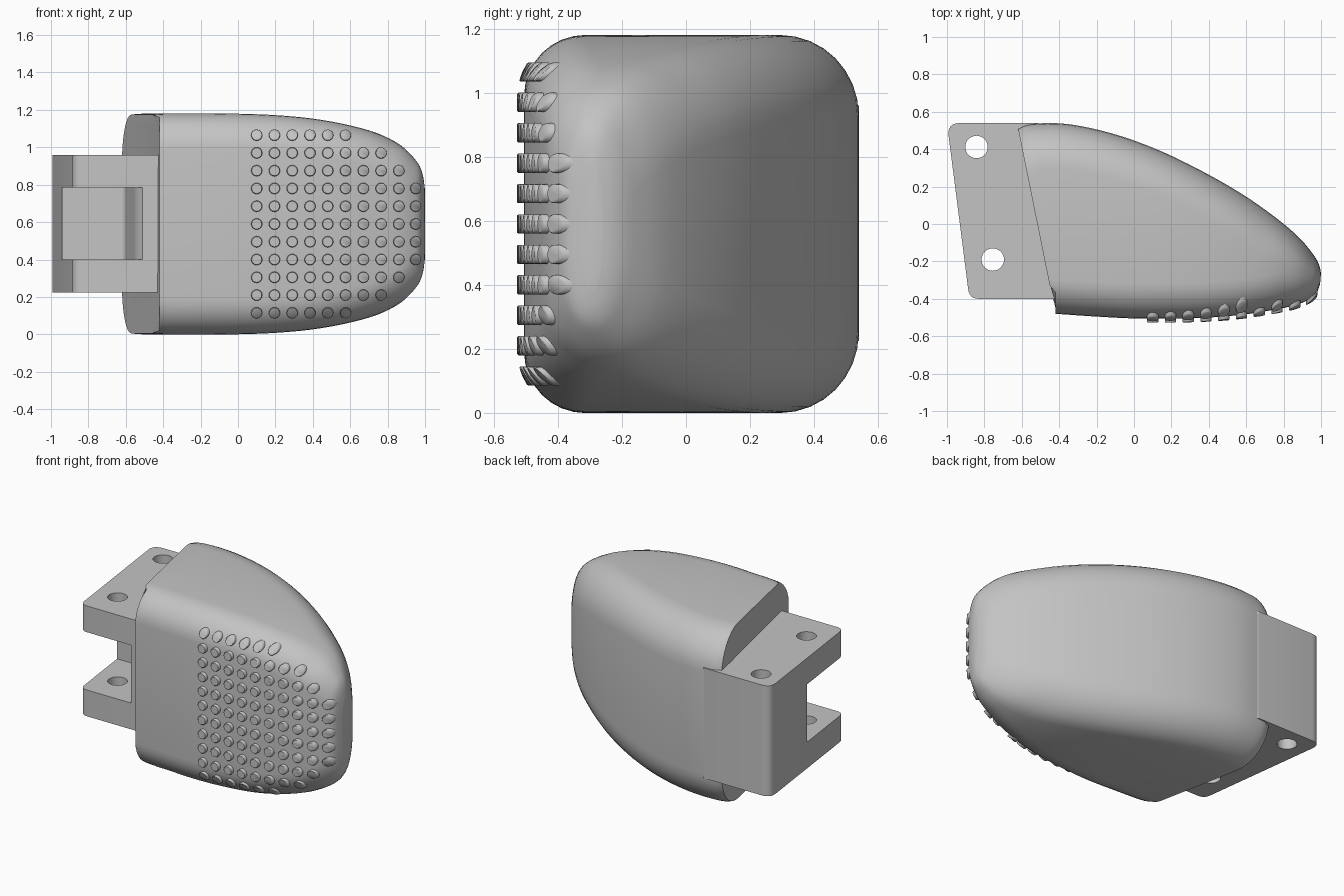
import bpy, bmesh
from math import sin, cos, pi, radians
from mathutils import Vector
from mathutils.bvhtree import BVHTree

cube = bpy.data.objects.get("Cube")
if cube:
    bpy.data.objects.remove(cube, do_unlink=True)

MID = 0.59  # height of the symmetry plane

grey = bpy.data.materials.new("plain_grey")
grey.use_nodes = True
COLOUR = (0.55, 0.55, 0.55, 1)
grey.diffuse_color = COLOUR
grey.node_tree.nodes["Principled BSDF"].inputs["Base Color"].default_value = COLOUR


def finish(name, bm, smooth=None):
    bmesh.ops.recalc_face_normals(bm, faces=bm.faces)
    me = bpy.data.meshes.new(name)
    bm.to_mesh(me)
    bm.free()
    ob = bpy.data.objects.new(name, me)
    bpy.context.collection.objects.link(ob)
    me.materials.append(grey)
    if smooth:
        shade(ob, smooth)
    return ob


def shade(ob, angle):
    bpy.ops.object.select_all(action="DESELECT")
    ob.select_set(True)
    bpy.context.view_layer.objects.active = ob
    bpy.ops.object.shade_smooth_by_angle(angle=radians(angle))


def bridge(bm, a, b):
    n = len(a)
    for i in range(n):
        bm.faces.new((a[i], a[(i + 1) % n], b[(i + 1) % n], b[i]))


def prism(name, outline, z0, z1):
    bm = bmesh.new()
    low, high = ([bm.verts.new((x, y, z)) for x, y in outline] for z in (z0, z1))
    bm.faces.new(low)
    bm.faces.new(high)
    bridge(bm, low, high)
    return finish(name, bm)


def round_corners(points, radii, steps=6):
    # quadratic rounding of each outline corner
    out = []
    for i, (p, r) in enumerate(zip(points, radii)):
        p = Vector(p)
        if not r:
            out.append(p)
            continue
        a = p + (Vector(points[i - 1]) - p).normalized() * r
        b = p + (Vector(points[(i + 1) % len(points)]) - p).normalized() * r
        for k in range(steps + 1):
            t = k / steps
            out.append(a * (1 - t) ** 2 + p * 2 * t * (1 - t) + b * t * t)
    return out


def circle(cx, cy, r, n=32):
    return [(cx + r * cos(2 * pi * k / n), cy + r * sin(2 * pi * k / n)) for k in range(n)]


# Fingertip shell: front x, front y, back x, back y, half height per section
SECTIONS = [Vector(s) for s in (
    (-.42, -.48, -.62, .51, .585), (-.35, -.485, -.55, .535, .59),
    (-.2, -.495, -.36, .535, .59), (0, -.505, -.12, .485, .59),
    (.2, -.505, .12, .4, .583), (.4, -.5, .35, .29, .565),
    (.58, -.485, .57, .165, .532), (.74, -.46, .75, .04, .485),
    (.86, -.435, .88, -.07, .42), (.94, -.402, .96, -.165, .34),
    (.975, -.372, .99, -.22, .28), (.995, -.32, 1, -.265, .2))]


def smooth_sections(pts, steps=4):
    out = []
    for i in range(len(pts) - 1):
        p0, p1, p2 = pts[max(i - 1, 0)], pts[i], pts[i + 1]
        p3 = pts[min(i + 2, len(pts) - 1)]
        for k in range(steps):
            t = k / steps
            out.append(p1 + (p2 - p0) * (t / 2) + (p0 * 2 - p1 * 5 + p2 * 4 - p3) * (t * t / 2)
                       + (p1 * 3 - p0 - p2 * 3 + p3) * (t ** 3 / 2))
    return out + [pts[-1]]


def section_ring(bm, s, steps=8):
    front, back, h = Vector((s[0], s[1], MID)), Vector((s[2], s[3], MID)), s[4]
    mid, half = (front + back) / 2, (back - front) / 2
    width = half.length
    axis = half / width
    ring = []
    for quarter, (sy, sz) in enumerate(((1, 1), (-1, 1), (-1, -1), (1, -1))):
        radius = .25 if sy > 0 else .19  # the back corners are rounder
        ry, rz = min(radius, width * .9), min(radius, h * .75)
        for k in range(steps + 1):
            a = (quarter + k / steps) * pi / 2
            u = sy * (width - ry) + ry * cos(a)
            v = sz * (h - rz) + rz * sin(a)
            ring.append(bm.verts.new(mid + axis * u + Vector((0, 0, v))))
    return ring


bm = bmesh.new()
rings = [section_ring(bm, s) for s in smooth_sections(SECTIONS)]
# squared lip along the front of the slanted base
for ring in rings[:2]:
    for v in ring:
        if v.co.y < -.36:
            v.co.x = max(v.co.x, -.42) if ring is rings[1] else -.42
for a, b in zip(rings, rings[1:]):
    bridge(bm, a, b)
bm.faces.new(rings[0])
bm.faces.new(rings[-1])
bm.normal_update()
surface = BVHTree.FromBMesh(bm)
finish("fingertip_shell", bm, 40)

# Grip bumps following the front surface
bm = bmesh.new()
STEP = .095
for col in range(10):
    skip = (0, 0, 0, 0, 0, 0, 1, 1, 2, 3)[col]
    for row in range(skip, 11 - skip):
        cx, cz = .1 + col * STEP - (.005 if col == 9 else 0), MID + (row - 5) * STEP
        loops = []
        for radius, lift in ((.03, -.02), (.03, .018), (.027, .022)):
            loop = []
            for px, pz in circle(cx, cz, radius, 16):
                hit = surface.ray_cast(Vector((px, -2, pz)), Vector((0, 1, 0)))[0]
                y = hit.y if hit else -.36
                loop.append(bm.verts.new((px, y - lift, pz)))
            loops.append(loop)
        bridge(bm, loops[0], loops[1])
        bridge(bm, loops[1], loops[2])
        bm.faces.new(loops[2])
        bm.faces.new(loops[0])
finish("grip_bumps", bm, 50)

# Hinge bracket with an open slot and two pin holes
bracket = prism("hinge_bracket", round_corners(
    [(-1, .54), (-.88, -.4), (-.4, -.4), (-.5, .54)], [.07, .05, 0, .02]), .225, .96)
cutters = [
    prism("slot_cutter", round_corners(
        [(-1.2, .07), (-.605, .07), (-.55, -.34), (-.51, -.4), (-.51, -.6), (-1.2, -.6)],
        [0, .03, .04, 0, 0, 0]), .4, .785),
    prism("rear_pin_cutter", circle(-.842, .412, .06), 0, 1.2),
    prism("front_pin_cutter", circle(-.755, -.19, .06), 0, 1.2)]
for cutter in cutters:
    mod = bracket.modifiers.new(cutter.name, "BOOLEAN")
    mod.operation, mod.solver, mod.object = "DIFFERENCE", "EXACT", cutter
graph = bpy.context.evaluated_depsgraph_get()
cut_mesh = bpy.data.meshes.new_from_object(bracket.evaluated_get(graph))
bracket.modifiers.clear()
bracket.data = cut_mesh
for cutter in cutters:
    bpy.data.objects.remove(cutter, do_unlink=True)
shade(bracket, 30)
